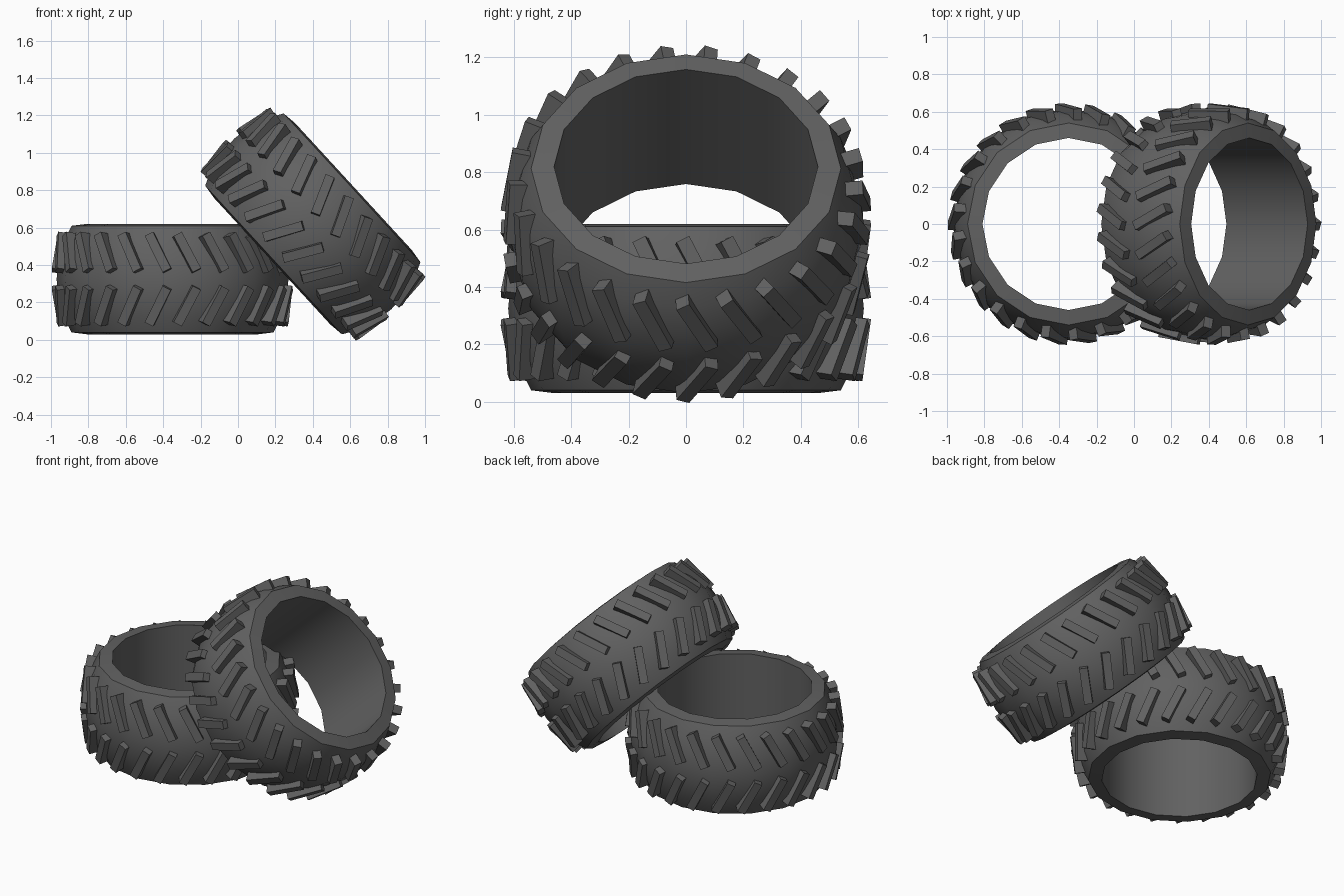
import bpy, bmesh
from math import pi, sin, cos, radians
from mathutils import Vector, Matrix

if "Cube" in bpy.data.objects:
    bpy.data.objects.remove(bpy.data.objects["Cube"])

SIDES = 16
LUGS = 25

# half profile of the carcass (radius, height), from hole edge to crown
half = [(0.46, 0.295), (0.54, 0.285), (0.583, 0.20), (0.61, 0.10)]
profile = half + [(0.62, 0.0)] + [(r, -z) for r, z in reversed(half)]


def make_carcass(name, matrix):
    bm = bmesh.new()
    rings = []
    for i in range(SIDES):
        a = 2 * pi * i / SIDES
        rings.append([bm.verts.new((r * cos(a), r * sin(a), z)) for r, z in profile])
    n = len(profile)
    for i in range(SIDES):
        p, q = rings[i], rings[(i + 1) % SIDES]
        for j in range(n):
            k = (j + 1) % n
            bm.faces.new((p[j], p[k], q[k], q[j]))
    return finish(bm, name, matrix, True)


def make_lugs(name, matrix):
    bm = bmesh.new()
    lean, tilt = radians(27), radians(8)
    for i in range(LUGS):
        a = radians(-90) + 2 * pi * (i + 0.5) / LUGS
        radial = Vector((cos(a), sin(a), 0))
        tang = Vector((-sin(a), cos(a), 0))
        for s in (1, -1):
            # outward axial direction, leaning inwards along the crown
            axial = Vector((0, 0, s)) * cos(tilt) - radial * sin(tilt)
            up = radial * cos(tilt) + Vector((0, 0, s)) * sin(tilt)
            along = axial * cos(lean) - tang * sin(lean)
            across = tang * cos(lean) + axial * sin(lean)
            c = radial * 0.63 + Vector((0, 0, s * 0.145)) - up * 0.035
            m = Matrix((across * 0.05, along * 0.22, up * 0.07)).transposed().to_4x4()
            m.translation = c
            bmesh.ops.create_cube(bm, size=1, matrix=m)
    return finish(bm, name, matrix, False)


def finish(bm, name, matrix, smooth):
    bmesh.ops.recalc_face_normals(bm, faces=bm.faces[:])
    me = bpy.data.meshes.new(name)
    bm.to_mesh(me)
    bm.free()
    ob = bpy.data.objects.new(name, me)
    bpy.context.collection.objects.link(ob)
    ob.matrix_world = matrix
    mat = bpy.data.materials.get("rubber") or bpy.data.materials.new("rubber")
    mat.diffuse_color = (0.12, 0.12, 0.12, 1)
    mat.use_nodes = True
    mat.node_tree.nodes["Principled BSDF"].inputs["Base Color"].default_value = mat.diffuse_color
    me.materials.append(mat)
    if smooth:
        bpy.ops.object.select_all(action='DESELECT')
        ob.select_set(True)
        bpy.context.view_layer.objects.active = ob
        bpy.ops.object.shade_smooth_by_angle(angle=radians(30))
    return ob


# one tyre lying flat, one leaning against it
placements = {
    "flat_tyre": Matrix.Translation((-0.35, 0, 0.325)),
    "leaning_tyre": Matrix.Translation((0.4, 0, 0.62)) @ Matrix.Rotation(radians(47.4), 4, 'Y'),
}
for name, matrix in placements.items():
    make_carcass(name + "_carcass", matrix)
    make_lugs(name + "_tread_lugs", matrix)
